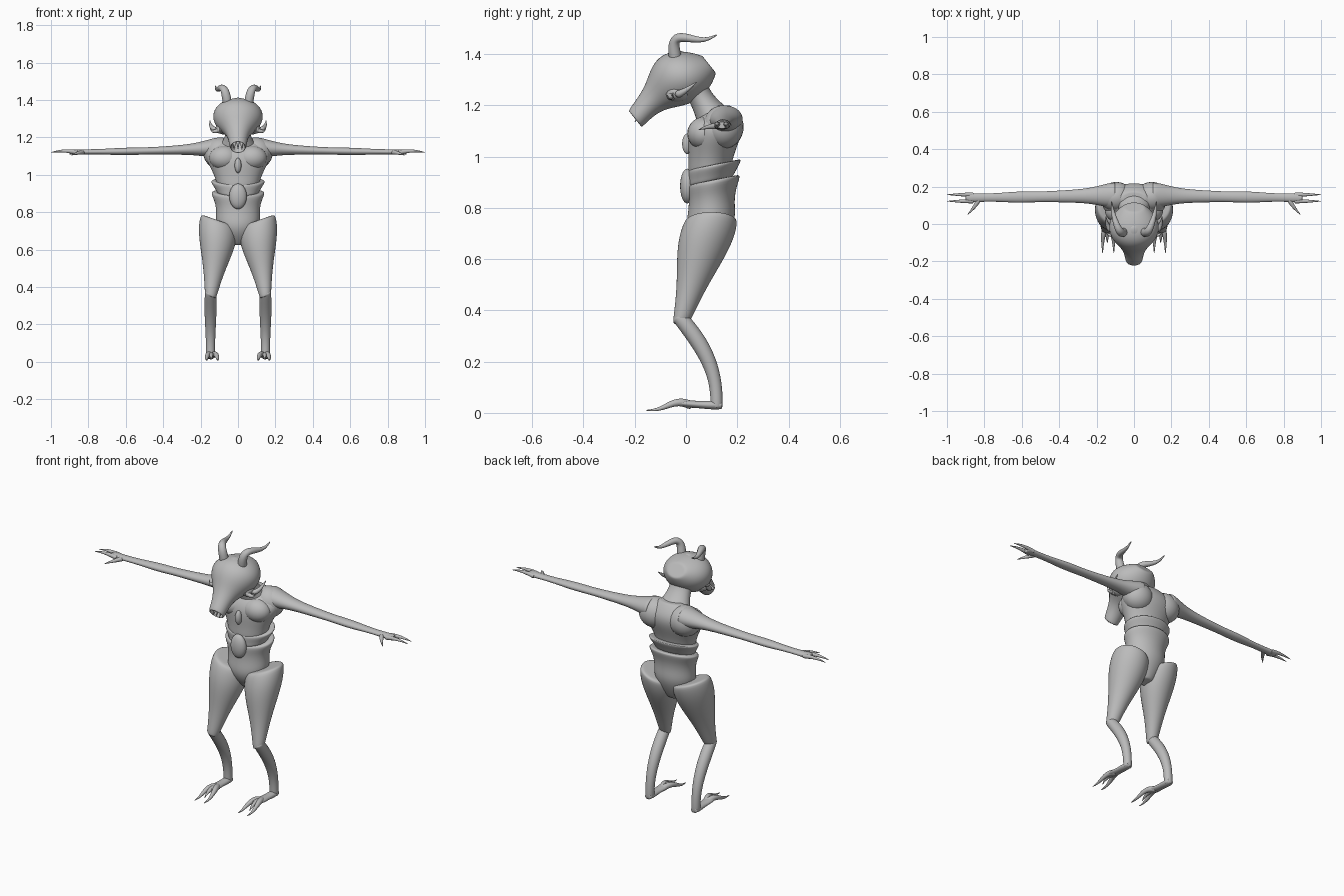
import bpy, bmesh, math
from mathutils import Vector, Matrix

if "Cube" in bpy.data.objects:
    bpy.data.objects.remove(bpy.data.objects["Cube"], do_unlink=True)

skin = bpy.data.materials.new("grey skin")
skin.use_nodes = True
tone = (.5, .5, .5, 1)
skin.diffuse_color = tone
skin.node_tree.nodes["Principled BSDF"].inputs["Base Color"].default_value = tone

ACROSS = Vector((1, 0, 0))
BACKWARD = Vector((0, 1, 0))
UPWARD = Vector((0, 0, 1))


def finish(name, bm, mirrored, subdivided=False):
    bmesh.ops.recalc_face_normals(bm, faces=bm.faces)
    mesh = bpy.data.meshes.new(name)
    bm.to_mesh(mesh)
    bm.free()
    for face in mesh.polygons:
        face.use_smooth = True
    mesh.materials.append(skin)
    obj = bpy.data.objects.new(name, mesh)
    bpy.context.collection.objects.link(obj)
    if mirrored:
        mirror = obj.modifiers.new("mirror", "MIRROR")
        mirror.use_mirror_merge = False
    if subdivided:
        smooth = obj.modifiers.new("smooth", "SUBSURF")
        smooth.levels = smooth.render_levels = 2


def curve(controls, count):
    """Evenly stepped points on the smooth curve steered by the controls."""
    path = []
    for step in range(count):
        t = step / (count - 1)
        points = [Vector(control) for control in controls]
        while len(points) > 1:
            points = [a.lerp(b, t) for a, b in zip(points, points[1:])]
        path.append(points[0])
    return path


def loft(name, path, widths, flat=(1, 1), normal=None, mirrored=False, sides=12):
    """Skin oval rings along a path; flat is depth over width at each end."""
    bm = bmesh.new()
    last = len(path) - 1
    swell = 3 / (2 + math.cos(math.tau / sides))
    rings = []

    def add_ring(i, scale):
        along = normal or path[min(i + 1, last)] - path[max(i - 1, 0)]
        along = along.normalized()
        side = BACKWARD if abs(along.x) > abs(along.y) + abs(along.z) else ACROSS
        depth_axis = along.cross(side).normalized()
        width_axis = depth_axis.cross(along)
        width = widths[i] * swell * scale
        depth = width * (flat[0] + (flat[1] - flat[0]) * i / last)
        angles = [math.tau * k / sides for k in range(sides)]
        rings.append([bm.verts.new(path[i] + width_axis * width * math.cos(angle)
                                   + depth_axis * depth * math.sin(angle))
                      for angle in angles])

    # Inset rings at both ends keep the rims crisp
    add_ring(0, .8)
    for i in range(len(path)):
        add_ring(i, 1)
    add_ring(last, .8)
    for low, high in zip(rings, rings[1:]):
        for k in range(sides):
            following = (k + 1) % sides
            bm.faces.new((low[k], low[following], high[following], high[k]))
    bm.faces.new(rings[0])
    bm.faces.new(rings[-1])
    finish(name, bm, mirrored, subdivided=True)


def spike(name, controls, radius, mirrored=True):
    """Round curved tube narrowing to a tip."""
    path = curve(controls, count=7)
    last = len(path) - 1
    widths = [radius * (1 - .9 * (i / last) ** 1.5) for i in range(len(path))]
    loft(name, path, widths, mirrored=mirrored, sides=8)


def ball(name, centre, radii, mirrored=False, tilt=0):
    bm = bmesh.new()
    place = (Matrix.Translation(centre) @ Matrix.Rotation(tilt, 4, "X")
             @ Matrix.Diagonal((*radii, 1)))
    bmesh.ops.create_uvsphere(bm, u_segments=24, v_segments=14, radius=1, matrix=place)
    finish(name, bm, mirrored)


# Torso
loft("chest", curve([(0, .14, 1.2), (0, .1, 1.06), (0, .09, .93)], count=6),
     widths=[.07, .17, .175, .145, .12, .11], flat=(.5, .75), normal=UPWARD)
ball("shoulder_blade", centre=(.095, .145, 1.115), radii=(.09, .08, .085), mirrored=True)
ball("pectoral", centre=(.075, .07, 1.09), radii=(.08, .065, .065), mirrored=True)
loft("neck", curve([(0, .03, 1.28), (0, .06, 1.22), (0, .12, 1.13)], count=4),
     widths=[.07, .06, .075, .11], flat=(.75, .7))

# Flared waist bands, rising toward the back
rising = UPWARD - BACKWARD * .2
loft("upper_waist_band", curve([(0, .113, .97), (0, .095, .9)], count=4),
     widths=[.148, .135, .12, .11], flat=(.72, .8), normal=rising)
loft("lower_waist_band", curve([(0, .11, .91), (0, .09, .78), (0, .1, .63)], count=6),
     widths=[.15, .122, .115, .12, .09, .04], flat=(.72, .9), normal=rising)

# Chest and belly ornaments
ball("belly_oval", centre=(0, .005, .885), radii=(.047, .028, .068))
ball("chest_oval", centre=(0, .005, 1.05), radii=(.018, .02, .04))

# Legs, with the hip rims rising outward
knee = (.147, -.02, .35)
loft("thigh", curve([(.102, .1, .755), (.12, .05, .58), knee], count=6),
     widths=[.104, .108, .092, .068, .047, .032],
     normal=UPWARD - ACROSS * .35, mirrored=True)
loft("shin", curve([(.147, -.03, .38), (.147, .14, .2), (.147, .12, .02)], count=5),
     widths=[.03, .033, .029, .024, .024], mirrored=True)
loft("foot", curve([(.147, .14, .03), (.147, .05, .03), (.143, -.05, .04)], count=5),
     widths=[.02, .025, .022, .03, .02], flat=(.8, .4),
     normal=BACKWARD, mirrored=True)
for name, x in (("outer_toe", .168), ("inner_toe", .108)):
    spike(name, [(.143, .02, .03), (x, -.05, .07), (x, -.08, 0), (x, -.155, .01)],
          radius=.017)
spike("middle_toe", [(.143, -.02, .04), (.143, -.07, .04), (.143, -.1, .01)], radius=.013)

# Arms and hands
loft("arm", curve([(.1, .155, 1.147), (.3, .147, 1.125), (.9, .14, 1.122)], count=9),
     widths=[.07, .06, .043, .035, .031, .027, .032, .019, .026],
     flat=(.8, .6), normal=ACROSS, mirrored=True)
for name, y in (("back_finger", .157), ("front_finger", .122)):
    spike(name, [(.86, y, 1.12), (.93, y, 1.135), (1, y, 1.12)], radius=.012)
spike("thumb", [(.83, .13, 1.12), (.85, .09, 1.12), (.89, .05, 1.105)], radius=.013)

# Head tapering into a long hollow snout
head_path = curve([(0, .09, 1.36), (0, -.06, 1.32), (0, -.2, 1.145)], count=8)
hollow = [head_path[-1], head_path[-2]]
loft("head", head_path + hollow,
     widths=[.06, .108, .132, .134, .11, .068, .05, .045, .034, .03],
     flat=(.75, 1), normal=Vector((0, -.78, -.62)))
for x in (-.02, 0, .02):
    spike("snout_tooth", [(x, -.17, 1.18), (x, -.2, 1.135)], radius=.008, mirrored=False)

# Face details
ball("eye", centre=(.05, -.113, 1.317), radii=(.02, .012, .011), mirrored=True, tilt=-.5)
ball("brow", centre=(.05, -.1, 1.338), radii=(.03, .018, .01), mirrored=True, tilt=-.5)
ball("crown_plate", centre=(0, -.045, 1.393), radii=(.034, .04, .016), tilt=.3)
ball("cheek", centre=(.07, -.035, 1.25), radii=(.05, .05, .035), mirrored=True)
spike("ear", [(.09, -.06, 1.24), (.15, -.03, 1.23), (.15, .04, 1.29)], radius=.02)
spike("tusk", [(.1, -.06, 1.24), (.14, -.06, 1.22), (.15, -.05, 1.25)], radius=.012)
spike("horn", [(.055, -.04, 1.37), (.07, -.09, 1.56), (.12, .05, 1.4), (.12, .12, 1.475)],
      radius=.025)
